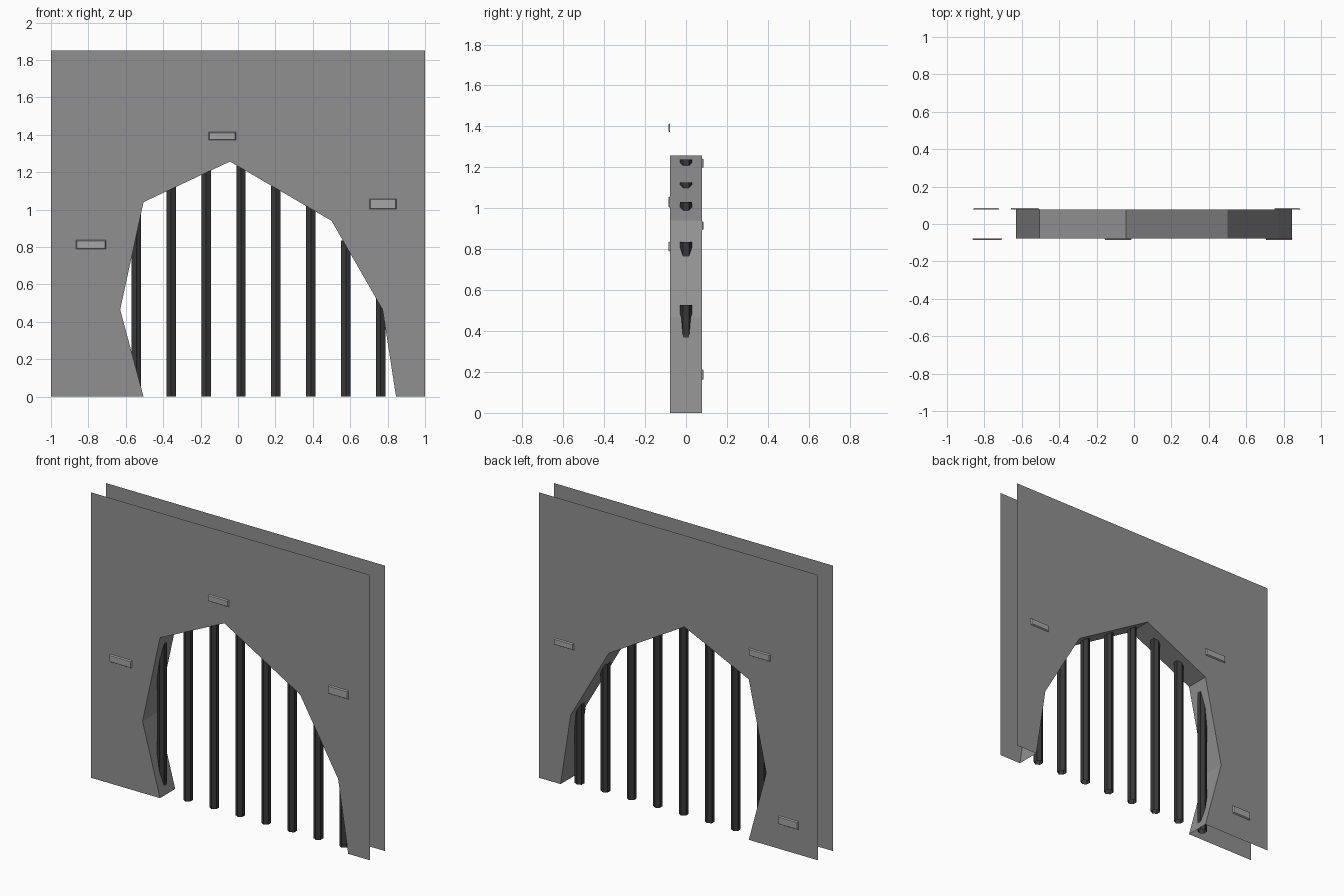
import bpy, bmesh, math

if "Cube" in bpy.data.objects:
    bpy.data.objects.remove(bpy.data.objects["Cube"])

DEPTH = 0.078      # half thickness of the wall
TOP = 1.85
ARCH = [(-0.505, 0), (-0.63, 0.465), (-0.505, 1.04), (-0.043, 1.257),
        (0.5, 0.94), (0.773, 0.465), (0.845, 0)]


def material(name, value):
    mat = bpy.data.materials.new(name)
    mat.diffuse_color = (value, value, value, 1)
    mat.use_nodes = True
    mat.node_tree.nodes["Principled BSDF"].inputs["Base Color"].default_value = mat.diffuse_color
    return mat


stone = material("stone", 0.28)
brick = material("brick", 0.38)
iron = material("iron", 0.04)


def make_object(name, verts, faces, mat):
    mesh = bpy.data.meshes.new(name)
    mesh.from_pydata(verts, [], faces)
    mesh.materials.append(mat)
    obj = bpy.data.objects.new(name, mesh)
    bpy.context.collection.objects.link(obj)
    return obj


# Wall: two open sheets with an irregular gateway
outline = [(-1, 0)] + ARCH + [(1, 0), (1, TOP), (-1, TOP)]
for name, y in (("front_wall", -DEPTH), ("back_wall", DEPTH)):
    face = list(range(len(outline)))
    if y < 0:
        face.reverse()
    obj = make_object(name, [(x, y, z) for x, z in outline], [face], stone)
    bm = bmesh.new()
    bm.from_mesh(obj.data)
    # make each sheet face outwards
    bm.normal_update()
    for f in list(bm.faces):
        if f.normal.y * y < 0:
            f.normal_flip()
    bm.to_mesh(obj.data)
    bm.free()

# Gateway lining joining the sheets
n = len(ARCH)
verts = [(x, y, z) for y in (-DEPTH, DEPTH) for x, z in ARCH]
make_object("gateway_lining", verts,
            [(i, i + 1, n + i + 1, n + i) for i in range(n - 1)], stone)

# Hexagonal open-ended bars, each running just past the lining
R = 0.029
TOPS = [1.0, 1.13, 1.215, 1.237, 1.127, 1.03, 0.834, 0.527]
for i, top in enumerate(TOPS):
    cx = -0.544 + i * 0.1867
    ring = [(cx + R * math.sin(k * math.pi / 3), R * math.cos(k * math.pi / 3))
            for k in range(6)]
    verts = [(x, y, z) for z in (0, top) for x, y in ring]
    make_object("gate_bar", verts,
                [((k + 1) % 6, k, k + 6, (k + 1) % 6 + 6) for k in range(6)], iron)


# Thin raised bricks with a slightly chamfered face
def raised_brick(cx, cz, w, h, side):
    verts = []
    for y, inset in ((DEPTH, 0), (DEPTH + 0.008, 0.005)):
        a, b = w / 2 - inset, h / 2 - inset
        verts += [(cx + sx * a, side * y, cz + sz * b)
                  for sx, sz in ((-1, -1), (1, -1), (1, 1), (-1, 1))]
    faces = [(4, 5, 6, 7)] + [(k, (k + 1) % 4, (k + 1) % 4 + 4, k + 4) for k in range(4)]
    if side > 0:
        faces = [f[::-1] for f in faces]
    make_object("raised_brick", verts, faces, brick)


for spec in ((-0.785, 0.813, 0.16, 0.05, -1), (-0.085, 1.393, 0.147, 0.044, -1),
             (0.775, 1.03, 0.145, 0.056, -1), (-0.583, 1.22, 0.155, 0.048, 1),
             (0.82, 0.915, 0.14, 0.044, 1), (-0.79, 0.187, 0.14, 0.054, 1)):
    raised_brick(*spec)
